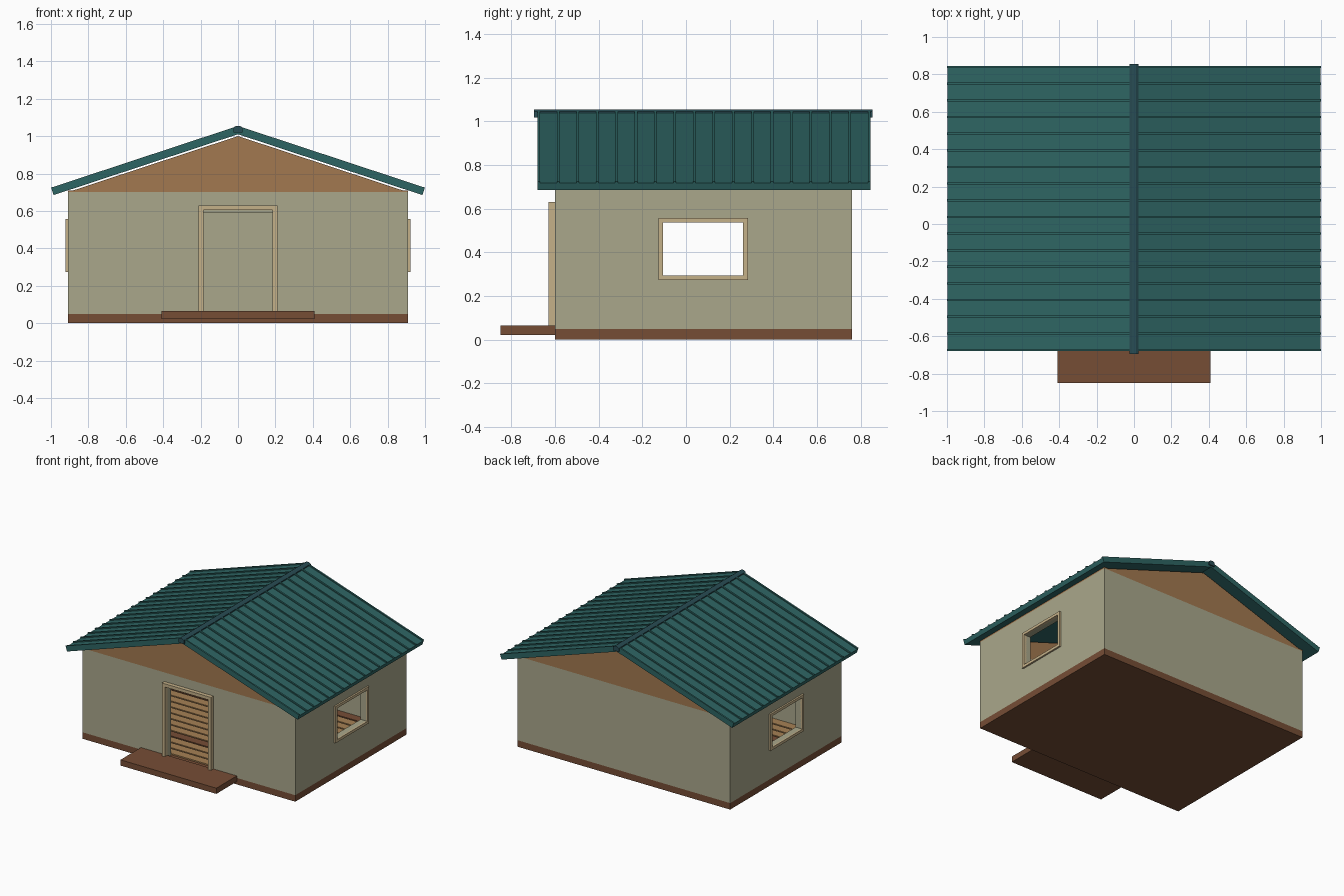
import bpy, bmesh, math, random

if "Cube" in bpy.data.objects:
    bpy.data.objects.remove(bpy.data.objects["Cube"])

random.seed(4)


def material(name, rgb):
    m = bpy.data.materials.new(name)
    m.diffuse_color = (*rgb, 1)
    m.use_nodes = True
    m.node_tree.nodes["Principled BSDF"].inputs["Base Color"].default_value = m.diffuse_color
    return m


WALL = material("wall_paint", (0.40, 0.39, 0.26))
BROWN = material("dark_wood", (0.18, 0.075, 0.036))
TIMBER = material("timber", (0.36, 0.19, 0.08))
TAN = material("floor_wood", (0.38, 0.22, 0.09))
TRIM = material("trim_paint", (0.56, 0.44, 0.25))
ROOF = material("roof_metal", (0.027, 0.13, 0.125))
CAP = material("ridge_metal", (0.022, 0.075, 0.09))


def prism(name, profile, y0, y1, mat):
    """Extrude an x-z profile along y."""
    bm = bmesh.new()
    face = bm.faces.new([bm.verts.new((x, y0, z)) for x, z in profile])
    ext = bmesh.ops.extrude_face_region(bm, geom=[face])
    moved = [v for v in ext["geom"] if isinstance(v, bmesh.types.BMVert)]
    bmesh.ops.translate(bm, verts=moved, vec=(0, y1 - y0, 0))
    bmesh.ops.recalc_face_normals(bm, faces=bm.faces)
    me = bpy.data.meshes.new(name)
    bm.to_mesh(me)
    bm.free()
    me.materials.append(mat)
    ob = bpy.data.objects.new(name, me)
    bpy.context.collection.objects.link(ob)
    return ob


def box(name, x, y, z, mat):
    profile = [(x[0], z[0]), (x[1], z[0]), (x[1], z[1]), (x[0], z[1])]
    return prism(name, profile, y[0], y[1], mat)


def span(s, a, b):
    """Range from a to b on the side given by the sign s."""
    return tuple(sorted((s * a, s * b)))


W, F, B, T = 0.91, -0.60, 0.76, 0.045      # half width, front, back, wall thickness
Z0, Z1 = 0.05, 0.70                        # wall bottom and top

# Foundation and front step
box("foundation", (-W, W), (F, B), (0, Z0), BROWN)
box("front_step", (-0.41, 0.41), (-0.85, F), (0.022, 0.066), BROWN)

# Floor boards
n, y0, y1 = 16, F + T, B - T
step = (y1 - y0) / n
for i in range(n):
    a = y0 + i * step
    box("floor_board", (-W + T, W - T), (a + 0.006, a + step - 0.006),
        (Z0, Z0 + 0.01), random.choice((TAN, TAN, BROWN)))

# Back wall, and front wall panels around the doorway
box("back_wall", (-W, W), (B - T, B), (Z0, Z1), WALL)
box("door_header_wall", (-0.185, 0.185), (F, F + T), (0.592, Z1), WALL)
box("door_head_trim", (-0.21, 0.21), (-0.63, F), (0.605, 0.63), TRIM)

# Side walls with a window opening, and window trim
WY, WZ = (-0.105, 0.262), (0.295, 0.537)
for s, side in ((-1, "left"), (1, "right")):
    box(side + "_front_wall", span(s, 0.185, W), (F, F + T), (Z0, Z1), WALL)
    box(side + "_door_jamb", span(s, 0.185, 0.21), (-0.63, F), (0.066, 0.605), TRIM)
    x = span(s, W - T, W)
    box(side + "_wall_front_panel", x, (F + T, WY[0]), (Z0, Z1), WALL)
    box(side + "_wall_back_panel", x, (WY[1], B - T), (Z0, Z1), WALL)
    box(side + "_wall_sill_panel", x, WY, (Z0, WZ[0]), WALL)
    box(side + "_wall_head_panel", x, WY, (WZ[1], Z1), WALL)
    x = span(s, W - 0.01, W + 0.013)
    t = 0.021
    box(side + "_window_sill", x, (WY[0] - t, WY[1] + t), (WZ[0] - t, WZ[0]), TRIM)
    box(side + "_window_head", x, (WY[0] - t, WY[1] + t), (WZ[1], WZ[1] + t), TRIM)
    box(side + "_window_front_trim", x, (WY[0] - t, WY[0]), WZ, TRIM)
    box(side + "_window_back_trim", x, (WY[1], WY[1] + t), WZ, TRIM)
    # Plate under the eaves
    box(side + "_wall_plate", span(s, 0.86, W), (F, B), (Z1, 0.71), TIMBER)

# Gables
gable = [(-W, Z1), (W, Z1), (0, 1.0)]
prism("front_gable", gable, F, F + T, TIMBER)
prism("back_gable", gable, B - T, B, TIMBER)

# Roof slopes with standing ribs
ang = math.atan(0.33)
c, sn = math.cos(ang), math.sin(ang)
R0, R1 = -0.68, 0.845


def slope_profile(s, low, high):
    """Sloped strip between two perpendicular heights above the underside."""
    def at(d, h):
        return (s * (d * c + h * sn), 1.01 - d * sn + h * c)
    end = 0.986 / c
    return [at(-low * sn / c, low), at(end, low), at(end, high), at(-high * sn / c, high)]


for s, side in ((-1, "left"), (1, "right")):
    prism(side + "_roof_slope", slope_profile(s, 0, 0.034), R0, R1, ROOF)
    for i in range(18):
        y = -0.674 + i * 1.513 / 17
        prism(side + "_roof_rib", slope_profile(s, 0.03, 0.042), y - 0.006, y + 0.006, ROOF)

# Ridge cap
prism("ridge_cap", [(-0.024, 1.018), (0.024, 1.018), (0.024, 1.046),
                    (0.010, 1.055), (-0.010, 1.055), (-0.024, 1.046)], -0.695, 0.855, CAP)
